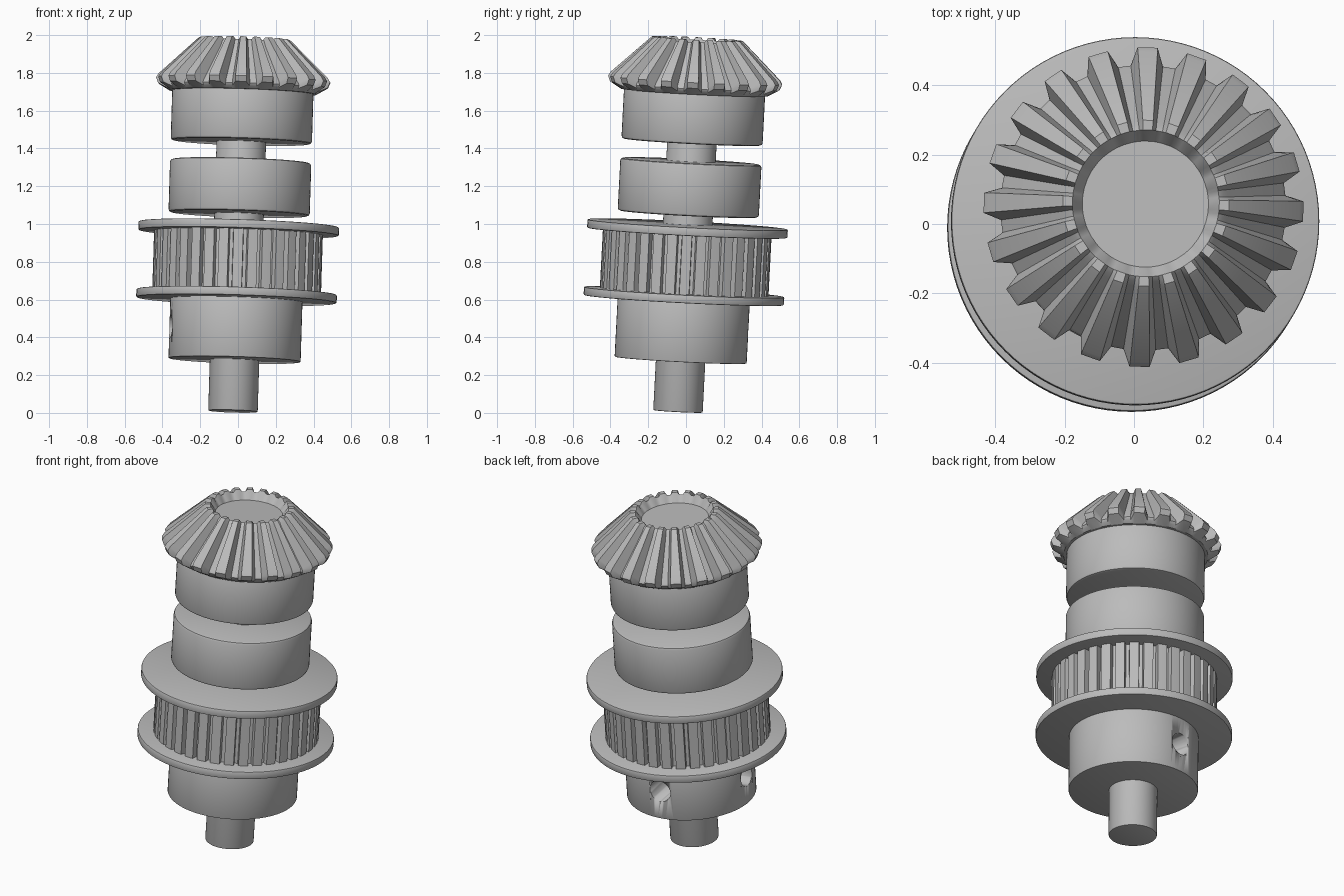
import bpy, bmesh
from math import sin, cos, pi, radians
from mathutils import Vector, Matrix

cube = bpy.data.objects.get("Cube")
if cube:
    bpy.data.objects.remove(cube)

# Whole assembly leans slightly along this axis
AXIS = Vector((0.031, 0.052, 1)).normalized()
TILT = (Matrix.Translation((-0.027, -0.043, 0))
        @ Vector((0, 0, 1)).rotation_difference(AXIS).to_matrix().to_4x4())

steel = bpy.data.materials.new("grey_steel")
steel.use_nodes = True
steel.diffuse_color = (0.5, 0.5, 0.5, 1)
steel.node_tree.nodes["Principled BSDF"].inputs["Base Color"].default_value = (0.5, 0.5, 0.5, 1)


def loft(name, rings, smooth_angle=30):
    """Skin closed rings of (radius, angle, height) from top to bottom, with caps."""
    bm = bmesh.new()
    loops = [[bm.verts.new((r * cos(a), r * sin(a), z)) for r, a, z in ring] for ring in rings]
    for upper, lower in zip(loops, loops[1:]):
        n = len(upper)
        for i in range(n):
            j = (i + 1) % n
            bm.faces.new((upper[i], lower[i], lower[j], upper[j]))
    bm.faces.new(loops[0])
    bm.faces.new(loops[-1][::-1])
    bmesh.ops.recalc_face_normals(bm, faces=bm.faces)
    mesh = bpy.data.meshes.new(name)
    bm.to_mesh(mesh)
    bm.free()
    mesh.materials.append(steel)
    obj = bpy.data.objects.new(name, mesh)
    obj.matrix_world = TILT
    bpy.context.collection.objects.link(obj)
    bpy.ops.object.select_all(action='DESELECT')
    obj.select_set(True)
    bpy.context.view_layer.objects.active = obj
    bpy.ops.object.shade_smooth_by_angle(angle=radians(smooth_angle))
    return obj


def disc(name, radius, bottom, top, bevel=0.0, sides=96):
    """Round solid with optional chamfered rims."""
    profile = [(radius, top), (radius, bottom)]
    if bevel:
        profile = [(radius - bevel, top), (radius - bevel * 0.3, top - bevel * 0.3),
                   (radius, top - bevel), (radius, bottom + bevel),
                   (radius - bevel * 0.3, bottom + bevel * 0.3), (radius - bevel, bottom)]
    return loft(name, [[(r, 2 * pi * i / sides, z) for i in range(sides)] for r, z in profile])


def toothed_ring(teeth, phase, tip, root, stations):
    """Ring alternating tip and root points; stations are (pitch fraction, is_tip)."""
    return [(*((tip if is_tip else root)[:1]), phase + 2 * pi * (k + f) / teeth,
             (tip if is_tip else root)[1])
            for k in range(teeth) for f, is_tip in stations]


# Shaft, bearings and pulley flanges
disc("shaft", 0.131, 0.008, 1.75, 0.006, 48)
disc("lower_bearing", 0.374, 1.055, 1.335, 0.014)
disc("upper_bearing", 0.374, 1.437, 1.712, 0.014)
disc("lower_flange", 0.531, 0.598, 0.642, 0.006)
disc("upper_flange", 0.531, 0.955, 1.0, 0.006)

# Toothed belt pulley
GROOVES = [(-0.33, True), (0, True), (0.33, True), (0.38, False), (0.5, False), (0.62, False)]
loft("pulley_teeth", [toothed_ring(36, 0, (0.447, z), (0.415, z), GROOVES) for z in (0.97, 0.63)])

# Hub with two set screw holes
hub = disc("hub", 0.35, 0.28, 0.61, 0.005)
for label, azimuth in (("back", 97), ("side", 187)):
    cutter = disc(label + "_hole_cutter", 0.062, 0.1, 0.6, 0, 32)
    cutter.matrix_world = (TILT @ Matrix.Translation((0, 0, 0.445))
                           @ Matrix.Rotation(radians(azimuth), 4, 'Z')
                           @ Matrix.Rotation(pi / 2, 4, 'Y'))
    cutter.hide_render = True
    cutter.hide_set(True)
    cut = hub.modifiers.new(label + "_screw_hole", 'BOOLEAN')
    cut.object = cutter
    cut.operation = 'DIFFERENCE'
    cut.solver = 'EXACT'

# Bevel gear: (tip, root) profile from the recess floor over the teeth to the back
TEETH = [(-0.36, False), (-0.2, True), (0.2, True), (0.36, False)]
gear_profile = [
    ((0.182, 1.935), (0.182, 1.935)),
    ((0.212, 1.985), (0.212, 1.972)),
    ((0.240, 1.985), (0.226, 1.960)),
    ((0.252, 1.975), (0.240, 1.936)),
    ((0.450, 1.786), (0.405, 1.745)),
    ((0.462, 1.765), (0.412, 1.730)),
    ((0.450, 1.735), (0.405, 1.714)),
    ((0.390, 1.700), (0.390, 1.700)),
]
loft("bevel_gear", [toothed_ring(20, radians(-1.5), tip, root, TEETH)
                    for tip, root in gear_profile], 25)
